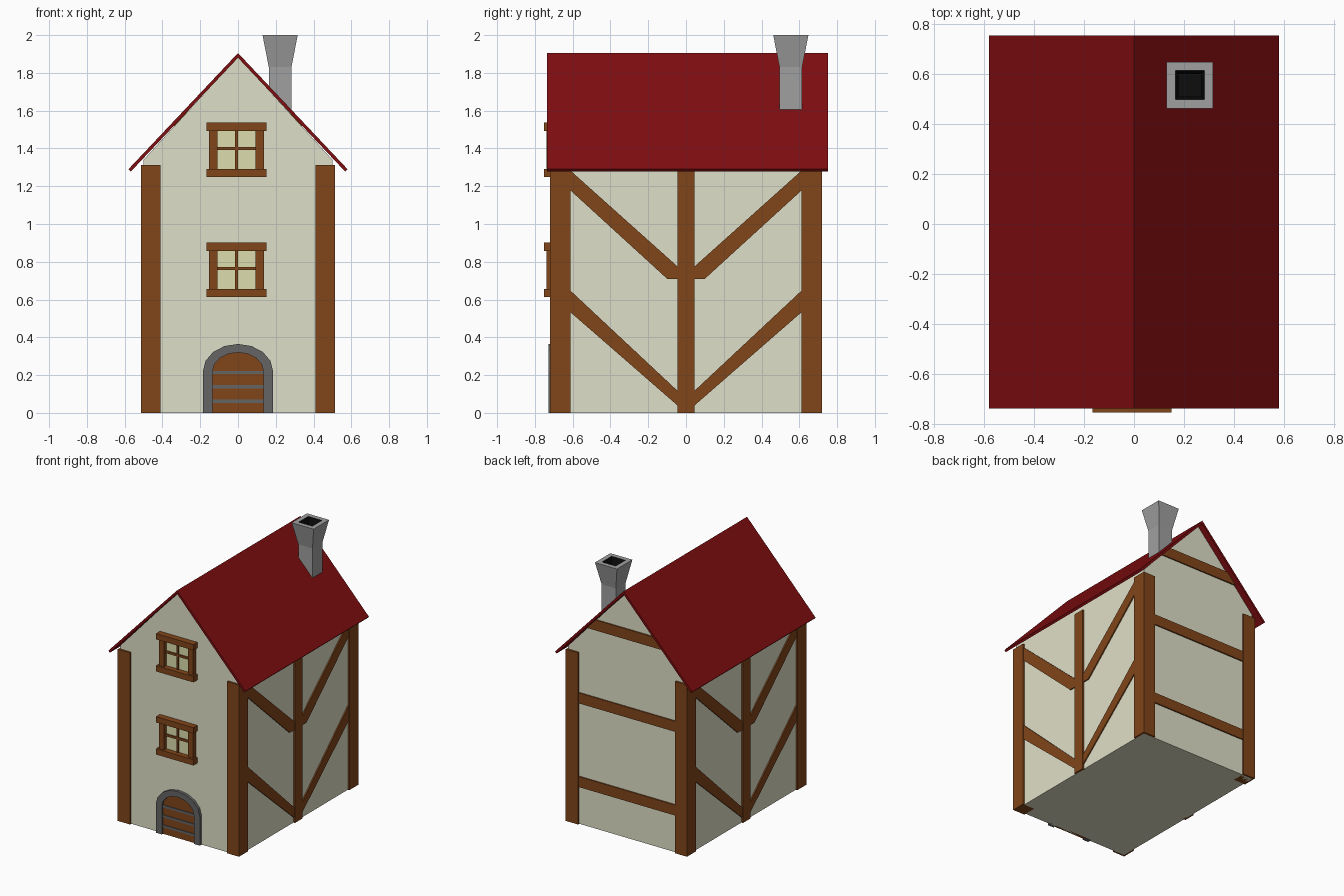
import bpy, bmesh, math

if "Cube" in bpy.data.objects:
    bpy.data.objects.remove(bpy.data.objects["Cube"])


def material(name, r, g, b):
    m = bpy.data.materials.new(name)
    m.diffuse_color = (r, g, b, 1)
    m.use_nodes = True
    m.node_tree.nodes["Principled BSDF"].inputs["Base Color"].default_value = m.diffuse_color
    return m


PLASTER = material("plaster", 0.74, 0.74, 0.58)
TIMBER = material("timber", 0.22, 0.06, 0.01)
TILE = material("roof_red", 0.21, 0.004, 0.005)
GLASS = material("window_pane", 0.72, 0.72, 0.42)
STONE = material("door_stone", 0.13, 0.13, 0.13)
CHIMNEY = material("chimney_stone", 0.35, 0.35, 0.35)
SOOT = material("soot", 0.004, 0.004, 0.004)


def finish(name, bm, *mats):
    bmesh.ops.recalc_face_normals(bm, faces=bm.faces[:])
    me = bpy.data.meshes.new(name)
    bm.to_mesh(me)
    bm.free()
    for m in mats:
        me.materials.append(m)
    ob = bpy.data.objects.new(name, me)
    bpy.context.collection.objects.link(ob)
    return ob


def prism(name, pts, axis, a, b, mat):
    """Extrude a (horizontal, z) outline along x or y from a to b."""
    bm = bmesh.new()
    place = (lambda h, z: (a, h, z)) if axis == "x" else (lambda h, z: (h, a, z))
    face = bm.faces.new([bm.verts.new(place(h, z)) for h, z in pts])
    ext = bmesh.ops.extrude_face_region(bm, geom=[face])
    step = (b - a, 0, 0) if axis == "x" else (0, b - a, 0)
    bmesh.ops.translate(bm, vec=step, verts=[v for v in ext["geom"] if isinstance(v, bmesh.types.BMVert)])
    return finish(name, bm, mat)


def box(name, x0, x1, y0, y1, z0, z1, mat):
    return prism(name, [(x0, z0), (x1, z0), (x1, z1), (x0, z1)], "y", y0, y1, mat)


# Plaster storeys and gable
box("ground_storey", -0.5, 0.5, -0.705, 0.705, 0, 0.64, PLASTER)
box("upper_storey", -0.5, 0.5, -0.705, 0.705, 0.64, 1.29, PLASTER)
prism("gable", [(-0.5, 1.29), (0.5, 1.29), (0.5, 1.34), (0, 1.885), (-0.5, 1.34)],
      "y", -0.705, 0.705, PLASTER)

# Roof: thin folded slab
prism("roof", [(0, 1.905), (0.58, 1.29), (0.568, 1.277), (0, 1.88), (-0.568, 1.277), (-0.58, 1.29)],
      "y", -0.737, 0.753, TILE)

# Side timber framing, the same on left and right
for s, side in ((-1, "left"), (1, "right")):
    for t, end in ((-1, "front"), (1, "back")):
        xs, ys = sorted((s * 0.41, s * 0.513)), sorted((t * 0.612, t * 0.72))
        box(f"{side}_{end}_post", *xs, *ys, 0, 1.312, TIMBER)
        prism(f"{side}_{end}_lower_brace",
              [(t * 0.62, 0.655), (t * 0.62, 0.54), (0, 0), (0, 0.075)],
              "x", s * 0.49, s * 0.509, TIMBER)
        prism(f"{side}_{end}_upper_brace",
              [(t * 0.62, 1.29), (t * 0.62, 1.185), (t * 0.1, 0.71), (0, 0.71), (0, 0.735)],
              "x", s * 0.49, s * 0.509, TIMBER)
    box(f"{side}_middle_post", *sorted((s * 0.49, s * 0.513)), -0.045, 0.045, 0, 1.3, TIMBER)

# Back horizontal beams; the top one is trimmed to the roof slope
for i, z in enumerate((0.325, 0.965)):
    box(f"back_beam_{i + 1}", -0.42, 0.42, 0.69, 0.715, z - 0.04, z + 0.04, TIMBER)
prism("back_gable_beam", [(-0.34, 1.52), (0.34, 1.52), (0.265, 1.6), (-0.265, 1.6)],
      "y", 0.69, 0.715, TIMBER)

# Two front windows
for n, dz in (("lower", 0), ("upper", 0.635)):
    cx = -0.008
    box(f"{n}_window_pane", cx - 0.11, cx + 0.11, -0.711, -0.69, dz + 0.64, dz + 0.87, GLASS)
    for s, side in ((-1, "left"), (1, "right")):
        box(f"{n}_window_{side}_jamb", *sorted((cx + s * 0.1, cx + s * 0.145)),
            -0.738, -0.69, dz + 0.65, dz + 0.865, TIMBER)
    for part, z in (("sill", 0.635), ("lintel", 0.88)):
        box(f"{n}_window_{part}", cx - 0.158, cx + 0.158, -0.753, -0.69,
            dz + z - 0.022, dz + z + 0.022, TIMBER)
    box(f"{n}_window_upright_bar", cx - 0.008, cx + 0.008, -0.722, -0.7, dz + 0.65, dz + 0.865, TIMBER)
    box(f"{n}_window_cross_bar", cx - 0.105, cx + 0.105, -0.722, -0.7, dz + 0.757, dz + 0.773, TIMBER)


# Arched door with stone surround and iron straps
def arch(rx, ry):
    curve = [(rx * math.cos(math.pi * i / 8), 0.22 + ry * math.sin(math.pi * i / 8)) for i in range(9)]
    return [(rx, 0)] + curve + [(-rx, 0)]


inner = arch(0.135, 0.1)
prism("door_surround", arch(0.186, 0.145) + inner[::-1], "y", -0.727, -0.69, STONE)
prism("door", inner, "y", -0.713, -0.69, TIMBER)
for i, z in enumerate((0.062, 0.138, 0.214)):
    box(f"door_strap_{i + 1}", -0.135, 0.135, -0.719, -0.7, z - 0.009, z + 0.009, STONE)

# Chimney: stacked square rings, flared at the top and hollow
bm = bmesh.new()
rings = []
for half, z in ((0.06, 1.58), (0.06, 1.83), (0.093, 2.0), (0.058, 2.0), (0.045, 1.83), (0.045, 1.75)):
    rings.append([bm.verts.new((0.223 + sx * half, 0.555 + sy * half, z))
                  for sx, sy in ((-1, -1), (1, -1), (1, 1), (-1, 1))])
bm.faces.new(rings[0][::-1])
for k, (lo, hi) in enumerate(zip(rings, rings[1:])):
    for i in range(4):
        j = (i + 1) % 4
        bm.faces.new((lo[i], lo[j], hi[j], hi[i])).material_index = int(k > 2)
bm.faces.new(rings[-1]).material_index = 1
finish("chimney", bm, CHIMNEY, SOOT)
